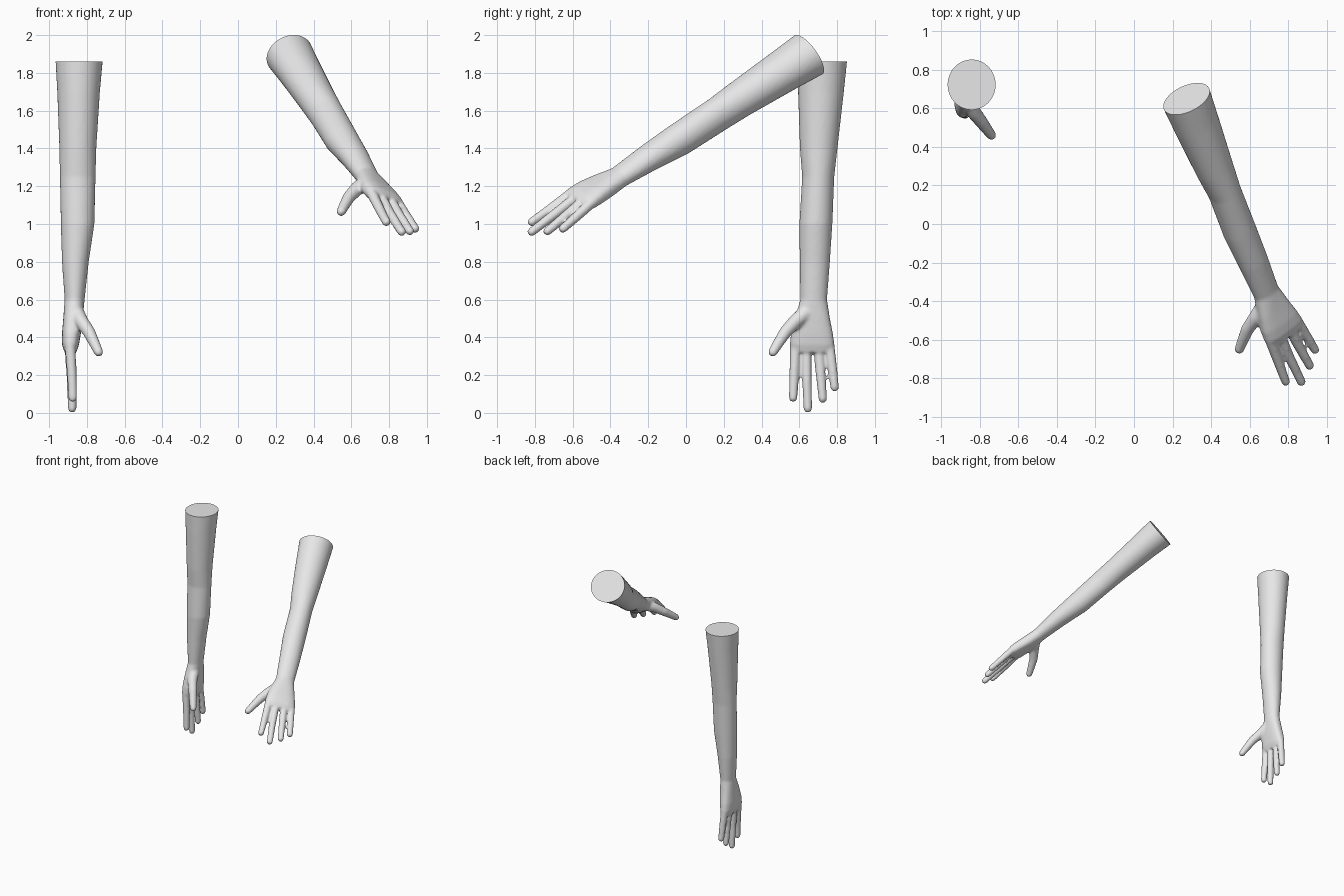
import bpy, bmesh, math
from mathutils import Vector, Matrix

cube = bpy.data.objects.get("Cube")
if cube:
    bpy.data.objects.remove(cube, do_unlink=True)

skin = bpy.data.materials.new("light_grey")
skin.use_nodes = True
skin.diffuse_color = (0.8, 0.8, 0.8, 1)
skin.node_tree.nodes["Principled BSDF"].inputs["Base Color"].default_value = skin.diffuse_color

SHOULDER_Z = 1.86
SIDES = 32

# Arm and palm sections: height, outer x, inner x, front y, back y
SECTIONS = [
    (1.93, -.97, -.71, .59, .86),
    (1.7, -.957, -.731, .593, .836),
    (1.4, -.946, -.75, .603, .802),
    (1.25, -.943, -.754, .615, .785),
    (1.0, -.938, -.76, .6, .775),
    (.8, -.932, -.79, .602, .762),
    (.6, -.918, -.812, .605, .747),
    (.5, -.925, -.822, .575, .762),
    (.42, -.932, -.832, .555, .778),
    (.36, -.932, -.842, .55, .786),
    (.32, -.918, -.856, .565, .775),
]

# Digits: joint positions, then the radius at the root and the tip
FINGERS = [
    [(-.89, .58, .38), (-.88, .573, .21), (-.875, .567, .08)],
    [(-.892, .637, .38), (-.882, .639, .19), (-.878, .645, .023)],
    [(-.892, .7, .38), (-.882, .713, .2), (-.878, .724, .075)],
    [(-.89, .755, .38), (-.882, .774, .24), (-.878, .787, .135)],
]
THUMB = [(-.855, .635, .53), (-.83, .58, .485), (-.79, .528, .43),
         (-.763, .492, .375), (-.738, .46, .322)]


def add_loft(bm):
    """Closed skin through the arm sections, squarer at the palm."""
    rings = []
    for z, x0, x1, y0, y1 in SECTIONS:
        power = 1 if z > .55 else .75
        ring = []
        for i in range(SIDES):
            a = math.tau * i / SIDES
            c, s = math.cos(a), math.sin(a)
            px = math.copysign(abs(c) ** power, c)
            py = math.copysign(abs(s) ** power, s)
            ring.append(bm.verts.new(((x0 + x1) / 2 + px * (x1 - x0) / 2,
                                      (y0 + y1) / 2 + py * (y1 - y0) / 2, z)))
        rings.append(ring)
    for a, b in zip(rings, rings[1:]):
        for i in range(SIDES):
            j = (i + 1) % SIDES
            bm.faces.new((a[i], a[j], b[j], b[i]))
    bm.faces.new(rings[0])
    bm.faces.new(rings[-1])


def add_capsule(bm, ball, p, q, rp, rq):
    """Rounded, tapered segment between two joints."""
    verts = [bm.verts.new(Vector(c) + r * d)
             for c, r in ((p, rp), (q, rq)) for d in ball]
    bmesh.ops.convex_hull(bm, input=verts)
    loose = [v for v in verts if v.is_valid and not v.link_faces]
    bmesh.ops.delete(bm, geom=loose, context='VERTS')


def add_digit(bm, ball, joints, root, tip):
    steps = len(joints) - 1
    radii = [root + (tip - root) * i / steps for i in range(steps + 1)]
    for i in range(steps):
        add_capsule(bm, ball, joints[i], joints[i + 1], radii[i], radii[i + 1])


def build_arm():
    """Fuse the arm, palm and digits into one smooth surface."""
    sphere = bmesh.new()
    bmesh.ops.create_icosphere(sphere, subdivisions=3, radius=1)
    ball = [v.co.copy() for v in sphere.verts]
    sphere.free()

    bm = bmesh.new()
    add_loft(bm)
    for joints in FINGERS:
        add_digit(bm, ball, joints, .029, .023)
    add_digit(bm, ball, THUMB, .042, .025)
    bmesh.ops.recalc_face_normals(bm, faces=bm.faces[:])
    mesh = bpy.data.meshes.new("right_arm")
    bm.to_mesh(mesh)
    bm.free()

    arm = bpy.data.objects.new("right_arm", mesh)
    bpy.context.collection.objects.link(arm)
    remesh = arm.modifiers.new("fuse", 'REMESH')
    remesh.mode = 'VOXEL'
    remesh.voxel_size = .008
    relax = arm.modifiers.new("relax", 'SMOOTH')
    relax.factor = .5
    relax.iterations = 8
    graph = bpy.context.evaluated_depsgraph_get()
    fused = bpy.data.meshes.new_from_object(arm.evaluated_get(graph))
    arm.modifiers.clear()

    # Flat cut at the shoulder
    bm = bmesh.new()
    bm.from_mesh(fused)
    bmesh.ops.bisect_plane(bm, geom=bm.verts[:] + bm.edges[:] + bm.faces[:],
                           plane_co=(0, 0, SHOULDER_Z), plane_no=(0, 0, 1),
                           clear_outer=True)
    rim = [e for e in bm.edges if e.is_boundary]
    bmesh.ops.edgeloop_fill(bm, edges=rim)
    bmesh.ops.recalc_face_normals(bm, faces=bm.faces[:])
    bm.to_mesh(fused)
    bm.free()
    fused.materials.clear()
    fused.materials.append(skin)
    arm.data = fused
    return arm


def frame(along, across):
    """Rotation whose first axis follows the arm."""
    a = Vector(along).normalized()
    n = a.cross(Vector(across)).normalized()
    return Matrix((a, n, a.cross(n))).transposed()


# Hanging right arm
right_arm = build_arm()

# Raised left arm: mirrored, then swung forward about the shoulder
left_arm = right_arm.copy()
left_arm.data = right_arm.data.copy()
left_arm.name = "left_arm"
bpy.context.collection.objects.link(left_arm)
rest = frame((.04, -.08, -1.85), (-.147, -.335, .195))
pose = frame((.595, -1.47, -.935), (-.395, -.01, .08))
turn = (pose @ rest.transposed()).to_4x4()
left_arm.data.transform(Matrix.Translation((.275, .65, 1.895)) @ turn
                        @ Matrix.Scale(-1, 4, (1, 0, 0))
                        @ Matrix.Translation((.842, -.725, -SHOULDER_Z)))
left_arm.data.flip_normals()

# Smooth skin with a crisp shoulder rim
bpy.ops.object.select_all(action='DESELECT')
for arm in (right_arm, left_arm):
    arm.select_set(True)
bpy.context.view_layer.objects.active = right_arm
bpy.ops.object.shade_smooth_by_angle(angle=math.radians(50))
